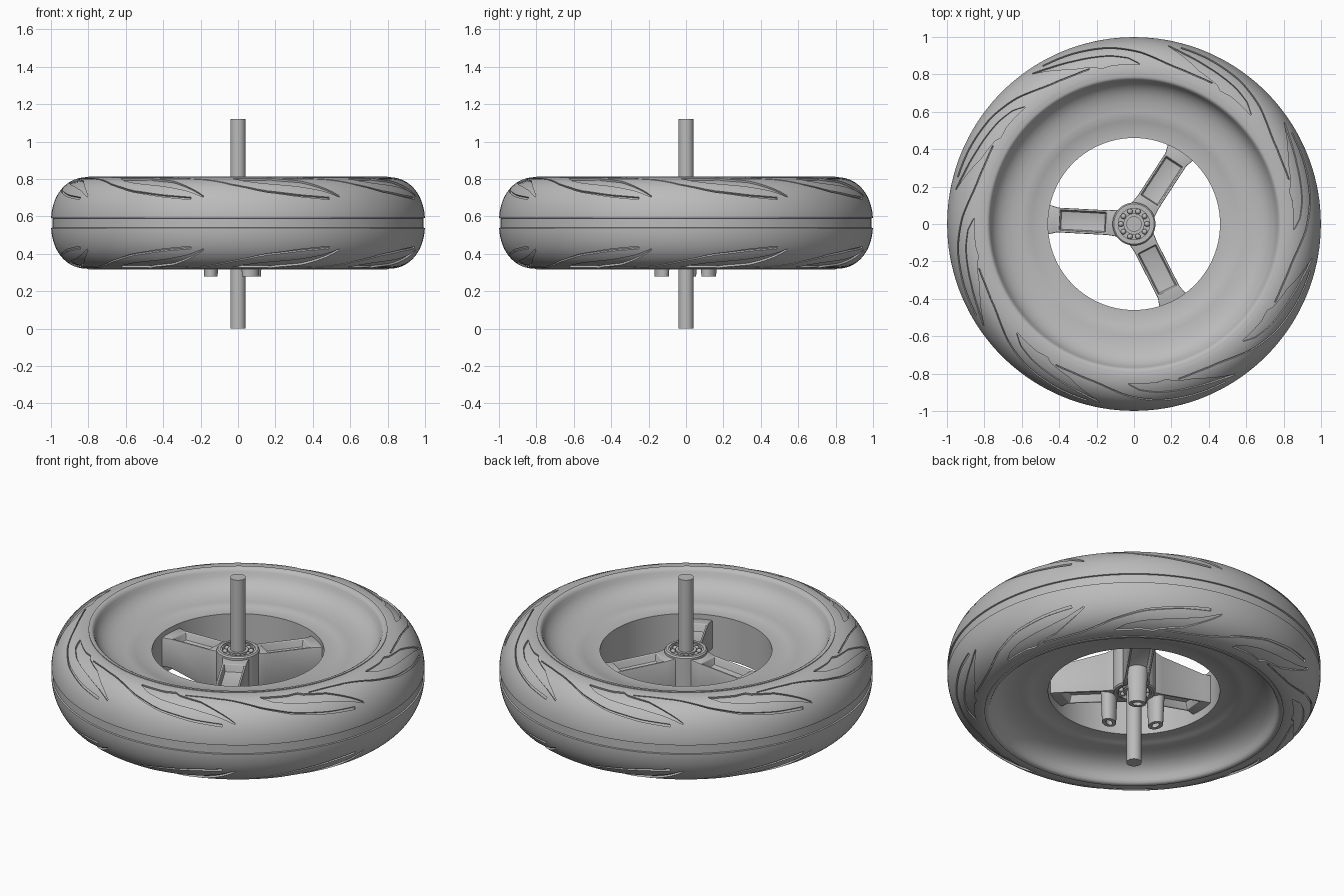
import bpy, bmesh, math
from math import pi, sin, cos, radians
from mathutils import Matrix

if "Cube" in bpy.data.objects:
    bpy.data.objects.remove(bpy.data.objects["Cube"])

MID = 0.565                      # height of the wheel's mid plane
SPOKE_ANGLES = [177, 57, -63]

grey = bpy.data.materials.new("plain grey")
grey.use_nodes = True
grey.diffuse_color = (0.5, 0.5, 0.5, 1)
grey.node_tree.nodes["Principled BSDF"].inputs["Base Color"].default_value = (0.5, 0.5, 0.5, 1)


def make(name, bm, smooth=True):
    bmesh.ops.recalc_face_normals(bm, faces=bm.faces)
    me = bpy.data.meshes.new(name)
    bm.to_mesh(me)
    bm.free()
    ob = bpy.data.objects.new(name, me)
    bpy.context.collection.objects.link(ob)
    me.materials.append(grey)
    if smooth:
        smooth_shade(ob)
    return ob


def smooth_shade(ob):
    bpy.ops.object.select_all(action='DESELECT')
    ob.select_set(True)
    bpy.context.view_layer.objects.active = ob
    bpy.ops.object.shade_smooth_by_angle(angle=radians(32))


def lathe(name, profile, steps=128, smooth=True):
    """Revolve a closed (radius, z) loop around the axle."""
    bm = bmesh.new()
    rings = []
    for i in range(steps):
        a = 2 * pi * i / steps
        rings.append([bm.verts.new((r * cos(a), r * sin(a), z)) for r, z in profile])
    n = len(profile)
    for i in range(steps):
        p, q = rings[i], rings[(i + 1) % steps]
        for j in range(n):
            k = (j + 1) % n
            bm.faces.new((p[j], q[j], q[k], p[k]))
    return make(name, bm, smooth)


def mirrored(half):
    """Complete an upper half profile with its reflection in the mid plane."""
    return half + [(r, 2 * MID - z) for r, z in reversed(half)]


# Tyre: rounded section with a shallow centre channel
POW, WIDE, TALL, CORE = 2.2, 0.2, 0.245, 0.8


def tyre_height(r):
    return TALL * max(0, 1 - ((r - CORE) / WIDE) ** POW) ** (1 / POW)


half = [(0.785, MID + TALL - 0.004)]
for i in range(22):
    t = pi / 2 * (1 - i / 22)
    r = CORE + WIDE * cos(t) ** (2 / POW)
    z = TALL * sin(t) ** (2 / POW)
    if z > 0.035:
        half.append((r, MID + z))
half += [(0.999, MID + 0.027), (0.991, MID + 0.025)]
tyre = lathe("tyre", mirrored(half), 144, False)


# Tread cuts: swept strips between an inner and an outer edge, repeated round both sides
def interp(points, a):
    for (a0, r0), (a1, r1) in zip(points, points[1:]):
        if a <= a1:
            t = (a - a0) / (a1 - a0)
            return r0 + (r1 - r0) * t
    return points[-1][1]


def tread_cutter(name, inner, outer, segs, across):
    bm = bmesh.new()
    first, last = inner[0][0], inner[-1][0]
    for side in (1, -1):
        for k in range(8):
            layers = []
            for scale in (0.955, 1.07):
                grid = []
                for i in range(segs + 1):
                    deg = first + (last - first) * i / segs
                    a = radians(deg + 45 * k)
                    lo, hi = interp(inner, deg), interp(outer, deg)
                    row = []
                    for j in range(across + 1):
                        r0 = lo + (hi - lo) * j / across
                        r = CORE + (r0 - CORE) * scale
                        z = MID + side * tyre_height(r0) * scale
                        row.append(bm.verts.new((r * cos(a), r * sin(a), z)))
                    grid.append(row)
                layers.append(grid)
            low, top = layers
            for g in layers:
                for i in range(segs):
                    for j in range(across):
                        bm.faces.new((g[i][j], g[i + 1][j], g[i + 1][j + 1], g[i][j + 1]))
            for i in range(segs):
                for j in (0, across):
                    bm.faces.new((low[i][j], low[i + 1][j], top[i + 1][j], top[i][j]))
            for j in range(across):
                for i in (0, segs):
                    bm.faces.new((low[i][j], low[i][j + 1], top[i][j + 1], top[i][j]))
    ob = make(name, bm, False)
    ob.hide_render = True
    return ob


leaf_in = [(88, .852), (98, .857), (101, .85), (103, .848), (104, .866), (112, .89), (118, .93), (124, .968)]
leaf_out = [(88, .858), (92, .89), (98, .91), (110, .93), (118, .95), (124, .972)]
wave = [(61, .862), (68, .858), (77, .87), (83, .895), (88, .92), (98, .952), (110, .968), (120, .975)]
cutters = [
    tread_cutter("leaf_cutter", leaf_in, leaf_out, 18, 3),
    tread_cutter("wave_cutter", [(a, r - .003) for a, r in wave], [(a, r + .003) for a, r in wave], 20, 1),
]
for c in cutters:
    m = tyre.modifiers.new(c.name, 'BOOLEAN')
    m.operation, m.solver, m.object = 'DIFFERENCE', 'EXACT', c
bpy.context.view_layer.update()
cut_mesh = bpy.data.meshes.new_from_object(tyre.evaluated_get(bpy.context.evaluated_depsgraph_get()))
tyre.modifiers.clear()
tyre.data = cut_mesh
for c in cutters:
    bpy.data.objects.remove(c)
smooth_shade(tyre)

# Rim: flat inner flange, then a dished wall rising to the lip
lathe("rim", mirrored([(.46, .69), (.545, .69), (.55, .693), (.60, .695), (.65, .702), (.69, .714), (.72, .73),
                       (.745, .752), (.76, .775), (.768, .795), (.775, .808), (.785, .814), (.80, .814)]))

# Hub barrel with a recess at each end for the bearings
lathe("hub", mirrored([(.035, .67), (.092, .67), (.092, .70), (.108, .70), (.115, .692), (.115, .60)]), 64)

# Axle
bm = bmesh.new()
bmesh.ops.create_cone(bm, cap_ends=True, segments=40, radius1=.041, radius2=.041, depth=1.12,
                      matrix=Matrix.Translation((0, 0, .56)))
make("axle", bm)

# Bearings: two races and a ring of balls, at both ends of the hub
for label, face, way in (("upper", .695, -1), ("lower", 2 * MID - .695, 1)):
    for race, r0, r1 in (("outer", .084, .094), ("inner", .038, .056)):
        lathe(f"{label}_bearing_{race}_race", [(r0, face), (r1, face), (r1, face + way * .035), (r0, face + way * .035)], 48)
    bm = bmesh.new()
    for k in range(10):
        a = 2 * pi * k / 10
        bmesh.ops.create_uvsphere(bm, u_segments=16, v_segments=10, radius=.0145,
                                  matrix=Matrix.Translation((.07 * cos(a), .07 * sin(a), face + way * .013)))
    make(f"{label}_bearing_balls", bm)


# Spokes: tapered beams with a pocket sunk in the top and the underside
def spoke(name, angle):
    bm = bmesh.new()
    sections = [(.085, .072, .685, .43), (.14, .066, .675, .44), (.41, .066, .662, .49), (.475, .085, .66, .49)]
    rows = [[bm.verts.new((x, y, z)) for y, z in ((-w, lo), (w, lo), (w, hi), (-w, hi))]
            for x, w, hi, lo in sections]
    for p, q in zip(rows, rows[1:]):
        for j in range(4):
            k = (j + 1) % 4
            bm.faces.new((p[j], q[j], q[k], p[k]))
    bm.faces.new(rows[0])
    bm.faces.new(rows[-1])
    bmesh.ops.recalc_face_normals(bm, faces=bm.faces)
    for way in (1, -1):
        panel = [f for f in bm.faces if f.normal.z * way > .8 and .2 < f.calc_center_median().x < .35]
        bmesh.ops.inset_region(bm, faces=panel, thickness=.016)
        bmesh.ops.inset_region(bm, faces=panel, thickness=.008, depth=-.045)
    edges = [e for e in bm.edges if e.calc_face_angle(0) > .6]
    bmesh.ops.bevel(bm, geom=edges, offset=.005, segments=2, affect='EDGES', profile=.5)
    bm.transform(Matrix.Rotation(radians(angle), 4, 'Z'))
    make(name, bm)


# Mounting posts: flared lugs below each spoke, each with a bolt hole
def post(name, angle):
    bm = bmesh.new()
    bmesh.ops.create_cone(bm, cap_ends=True, segments=28, radius1=.036, radius2=.046, depth=.27,
                          matrix=Matrix.Translation((0, 0, .415)))
    bmesh.ops.scale(bm, vec=(1, 1.3, 1), verts=bm.verts)
    hole = [f for f in bm.faces if f.normal.z < -.9]
    bmesh.ops.inset_region(bm, faces=hole, thickness=.02)
    bmesh.ops.inset_region(bm, faces=hole, thickness=.001, depth=-.06)
    bm.transform(Matrix.Rotation(radians(angle), 4, 'Z') @ Matrix.Translation((.145, 0, 0)))
    make(name, bm)


for i, ang in enumerate(SPOKE_ANGLES, 1):
    spoke(f"spoke_{i}", ang)
    post(f"mounting_post_{i}", ang)
